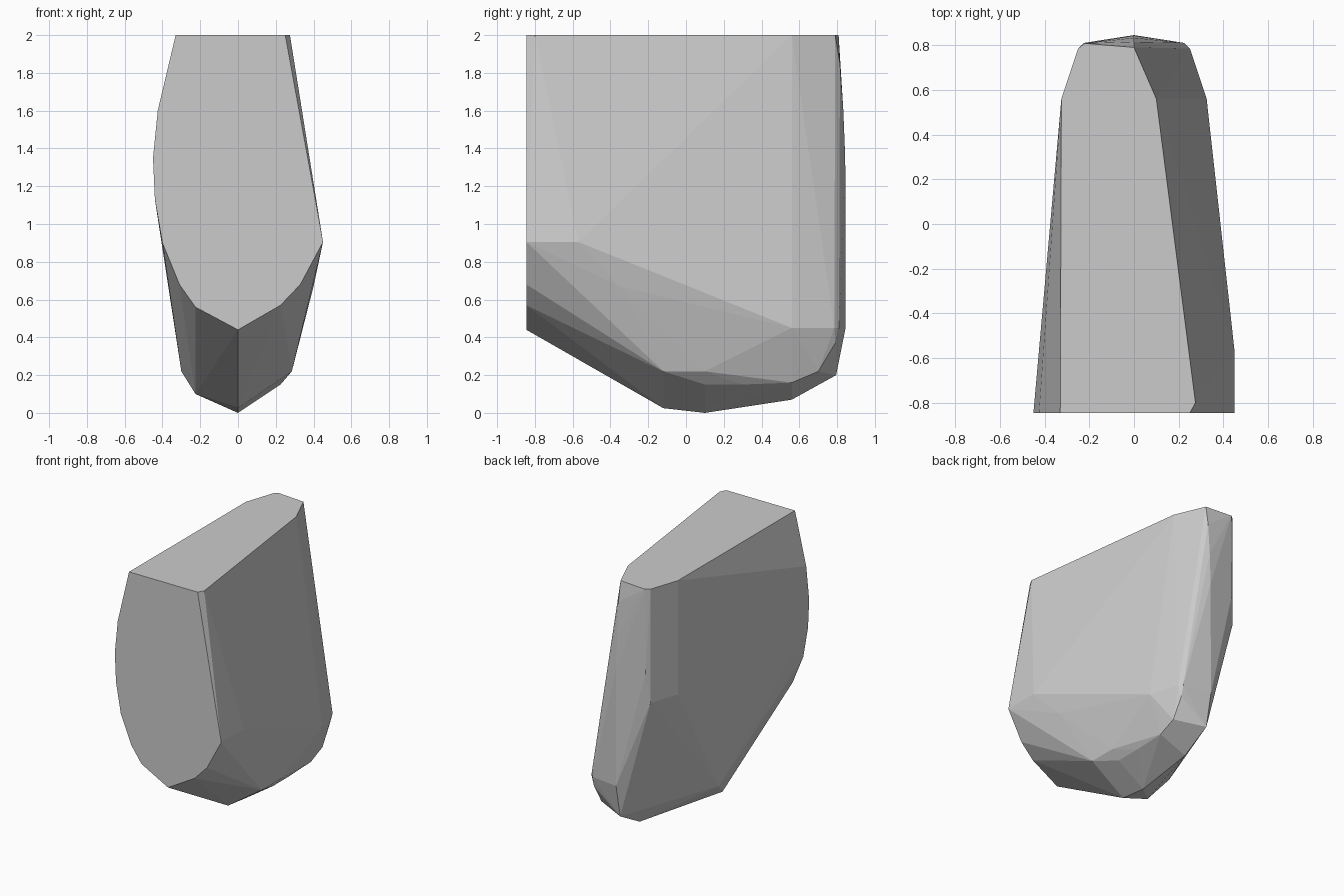
import bpy, bmesh, math

if "Cube" in bpy.data.objects:
    bpy.data.objects.remove(bpy.data.objects["Cube"])

# Flat front outline (x, z)
FRONT = [(-.33, 2), (-.425, 1.6), (-.45, 1.35), (-.44, 1.13), (-.40, .9),
         (-.31, .68), (-.225, .56), (0, .44), (.225, .57), (.33, .68),
         (.45, .905), (.25, 2)]
# Flat top outline (x, y)
TOP = [(.275, -.8), (.1, .56), (0, .79), (-.22, .808), (-.25, .785), (-.325, .56)]
# Centre line of the underside and back (y, z)
KEEL = [(-.12, .025), (.1, 0), (.56, .07), (.795, .2), (.845, .45),
        (.843, 1.35), (.833, 1.6), (.815, 1.85)]
# Right side: rounded lower and rear corners (x, y, z)
RIGHT = [(.225, -.12, .2), (.225, .1, .15), (.285, -.12, .22), (.285, .1, .22),
         (.40, -.35, .67), (.45, -.57, .905), (.225, .3, .15), (.225, .56, .16),
         (.225, .7, .22), (.225, .79, .37), (.225, .81, .45), (.25, .785, .45),
         (.325, .56, .45)]
# Left side: short rear column above a long slanted cut
LEFT = [(-.225, -.12, .10), (-.30, .03, .22), (-.325, .56, 1.13),
        (-.25, .785, 1.13), (-.225, .81, 1.36)]

points = [(x, -.845, z) for x, z in FRONT]
points += [(x, y, 2) for x, y in TOP]
points += [(0, y, z) for y, z in KEEL]
points += RIGHT + LEFT

# Wrap the outlines in one faceted block
bm = bmesh.new()
for p in points:
    bm.verts.new(p)
hull = bmesh.ops.convex_hull(bm, input=bm.verts[:])
loose = {g for g in hull["geom_interior"] + hull["geom_unused"]
         if isinstance(g, bmesh.types.BMVert)}
bmesh.ops.delete(bm, geom=list(loose), context='VERTS')
bmesh.ops.dissolve_limit(bm, angle_limit=math.radians(.5),
                         verts=bm.verts[:], edges=bm.edges[:])
bmesh.ops.recalc_face_normals(bm, faces=bm.faces[:])
for f in bm.faces:
    f.smooth = False
mesh = bpy.data.meshes.new("block")
bm.to_mesh(mesh)
bm.free()

block = bpy.data.objects.new("block", mesh)
bpy.context.collection.objects.link(block)
grey = bpy.data.materials.new("grey")
grey.diffuse_color = (.6, .6, .6, 1)
grey.use_nodes = True
grey.node_tree.nodes["Principled BSDF"].inputs["Base Color"].default_value = grey.diffuse_color
mesh.materials.append(grey)
